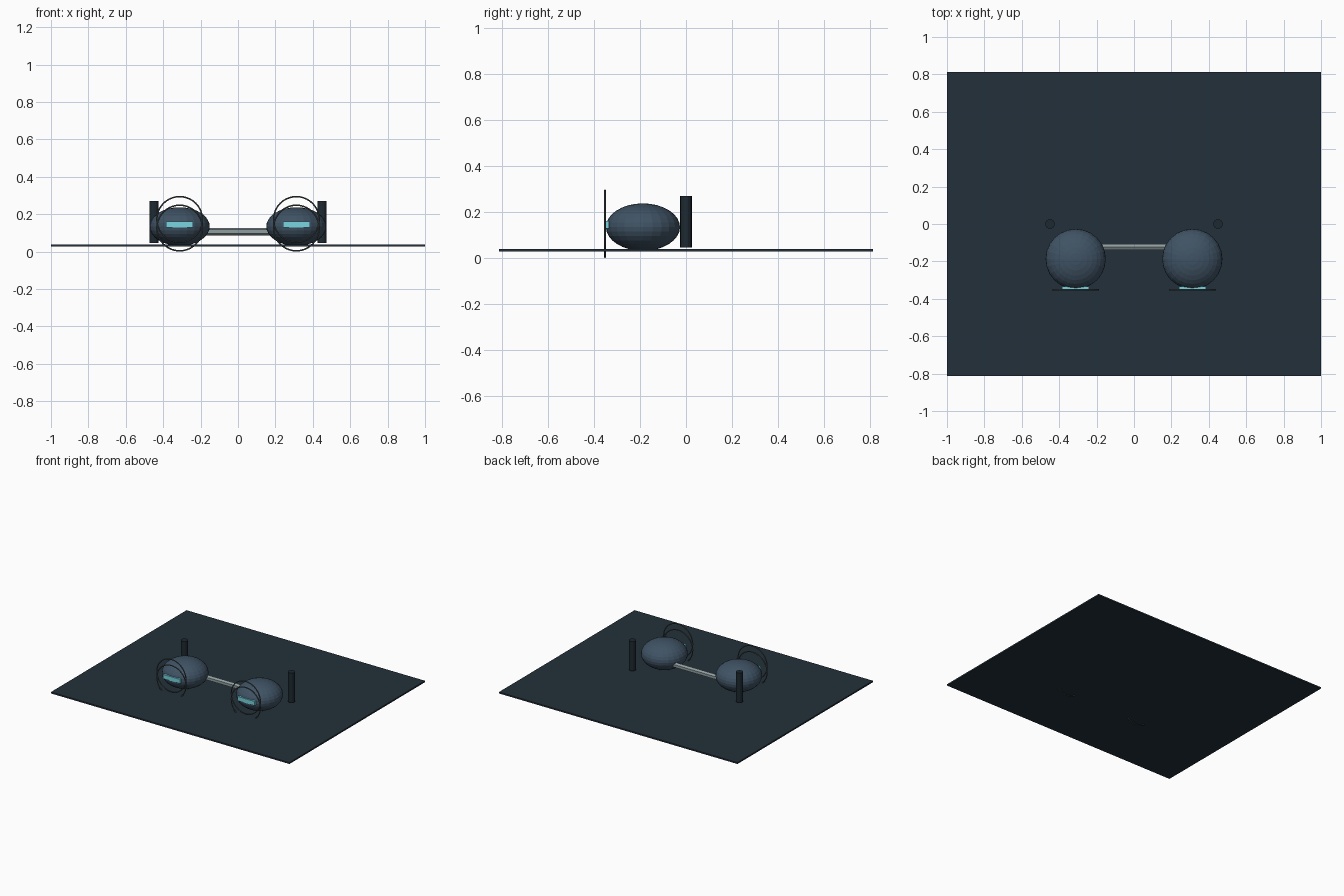
import bpy
from math import pi

if "Cube" in bpy.data.objects:
    bpy.data.objects.remove(bpy.data.objects["Cube"])


def material(name, rgb):
    m = bpy.data.materials.new(name)
    m.diffuse_color = (*rgb, 1)
    m.use_nodes = True
    m.node_tree.nodes["Principled BSDF"].inputs["Base Color"].default_value = m.diffuse_color
    return m


PLATE = material("dark_slate", (0.017, 0.030, 0.042))
POST = material("deep_slate", (0.012, 0.022, 0.030))
SHELL = material("blue_grey", (0.050, 0.085, 0.127))
GLOW = material("cyan", (0.19, 0.66, 0.75))
METAL = material("pale_metal", (0.28, 0.34, 0.35))
RIM = material("dark_metal", (0.07, 0.085, 0.09))


def finish(name, mat, scale=(1, 1, 1)):
    ob = bpy.context.object
    ob.name = name
    ob.scale = scale
    ob.data.materials.append(mat)
    return ob


def box(name, loc, size, mat):
    bpy.ops.mesh.primitive_cube_add(size=1, location=loc)
    return finish(name, mat, size)


# Thin base plate
box("base_plate", (0, 0, 0.033), (2, 1.624, 0.011), PLATE)

# Hexagonal bridge bar joining the two pods
bpy.ops.mesh.primitive_cylinder_add(vertices=6, radius=0.020, depth=0.40,
                                    location=(0, -0.123, 0.107),
                                    rotation=(pi / 2, 0, pi / 2))
finish("bridge_bar", METAL)

for side, s in (("left", -1), ("right", 1)):
    x = 0.312 * s

    # Flattened round pod
    bpy.ops.mesh.primitive_uv_sphere_add(segments=24, ring_count=16, radius=1,
                                         location=(x, -0.187, 0.134))
    finish(side + "_pod", SHELL, (0.161, 0.161, 0.103))

    # Glowing slit on the pod front
    box(side + "_slit", (x, -0.342, 0.144), (0.144, 0.016, 0.032), GLOW)

    # Upper and lower overlapping rim rings
    for part, z in (("upper", 0.172), ("lower", 0.126)):
        bpy.ops.mesh.primitive_torus_add(major_radius=0.122, minor_radius=0.004,
                                         major_segments=40, minor_segments=8,
                                         location=(x, -0.352, z),
                                         rotation=(pi / 2, 0, 0))
        finish(f"{side}_{part}_ring", RIM)

    # Upright post behind the pod
    bpy.ops.mesh.primitive_cylinder_add(vertices=16, radius=0.025, depth=0.224,
                                        location=(0.449 * s, 0, 0.158))
    finish(side + "_post", POST)
